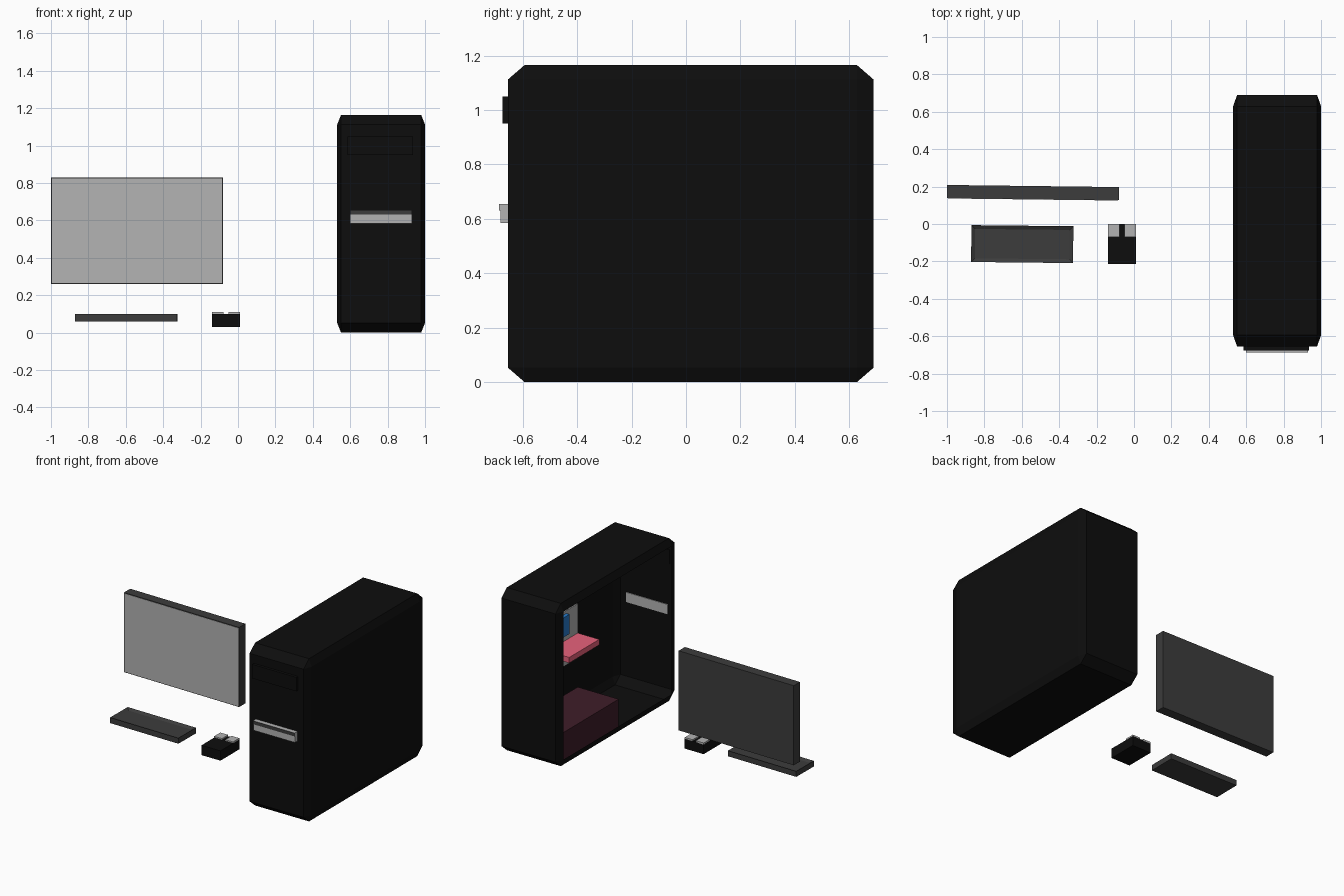
import bpy, bmesh, math
from mathutils import Vector

if "Cube" in bpy.data.objects:
    bpy.data.objects.remove(bpy.data.objects["Cube"])


def material(name, rgb):
    m = bpy.data.materials.new(name)
    m.diffuse_color = (*rgb, 1)
    m.use_nodes = True
    m.node_tree.nodes["Principled BSDF"].inputs["Base Color"].default_value = m.diffuse_color
    return m


BLACK = material("black", (0.004, 0.004, 0.004))
DARK = material("dark_grey", (0.045, 0.045, 0.045))
LIGHT = material("light_grey", (0.45, 0.45, 0.45))
BLUE = material("blue", (0.02, 0.2, 0.6))
PINK = material("pink", (0.8, 0.12, 0.2))
PLUM = material("plum", (0.05, 0.012, 0.022))


def box(name, lo, hi, mat, turn=0.0, edit=None):
    """Box between two corners; edit() works on the unit cube before scaling."""
    lo, hi = Vector(lo), Vector(hi)
    size = hi - lo
    bm = bmesh.new()
    bmesh.ops.create_cube(bm, size=1)
    if edit:
        edit(bm, size)
    bmesh.ops.scale(bm, vec=size, verts=bm.verts)
    me = bpy.data.meshes.new(name)
    bm.to_mesh(me)
    bm.free()
    me.materials.append(mat)
    ob = bpy.data.objects.new(name, me)
    ob.location = (lo + hi) / 2
    ob.rotation_euler.z = math.radians(turn)
    bpy.context.collection.objects.link(ob)
    return ob


def open_shell(bm, size):
    # chamfer every edge, then take off the left panel
    bmesh.ops.bevel(bm, geom=bm.edges[:], offset=0.045, segments=1, affect='EDGES')
    side = [f for f in bm.faces if f.calc_center_median().x < -0.499]
    bmesh.ops.delete(bm, geom=side, context='FACES')


def sunken_top(bm, size):
    # rim around a recessed key area
    top = max(bm.faces, key=lambda f: f.calc_center_median().z)
    bmesh.ops.inset_region(bm, faces=[top], thickness=0.001)
    rim = Vector((0.5 - 0.02 / size.x, 0.5 - 0.02 / size.y))
    for v in top.verts:
        v.co.x = math.copysign(rim.x, v.co.x)
        v.co.y = math.copysign(rim.y, v.co.y)
        v.co.z -= 0.3


# Tower
box("tower_case", (0.53, -0.655, 0), (1.0, 0.69, 1.165), BLACK, edit=open_shell)
box("drive_bay_cover", (0.585, -0.675, 0.95), (0.935, -0.65, 1.05), BLACK)
box("front_handle_lower", (0.6, -0.683, 0.585), (0.93, -0.65, 0.63), LIGHT)
box("front_handle_upper", (0.6, -0.687, 0.63), (0.93, -0.65, 0.655), LIGHT)
box("front_handle_strip", (0.6, -0.688, 0.631), (0.93, -0.686, 0.655), DARK)

# Tower contents
box("mainboard", (0.92, -0.09, 0.40), (0.935, 0.33, 0.79), LIGHT)
box("processor", (0.895, 0.04, 0.63), (0.92, 0.19, 0.77), BLUE)
box("expansion_card", (0.75, -0.09, 0.54), (0.92, 0.25, 0.58), PINK)
box("power_supply", (0.575, -0.06, 0.01), (0.9, 0.63, 0.21), PLUM)

# Monitor, turned slightly
monitor = box("monitor_body", (-1.0, 0.133, 0.26), (-0.08, 0.203, 0.83), DARK, turn=-0.7)
screen = box("monitor_screen", (-0.995, 0.131, 0.265), (-0.085, 0.135, 0.825), LIGHT)
screen.location = monitor.location + monitor.rotation_euler.to_matrix() @ Vector((0, -0.035, 0))
screen.rotation_euler = monitor.rotation_euler

# Keyboard
box("keyboard", (-0.87, -0.206, 0.06), (-0.325, -0.009, 0.10), DARK, turn=-0.6, edit=sunken_top)

# Mouse
box("mouse_body", (-0.14, -0.213, 0.03), (0.01, 0, 0.10), BLACK)
for side, x in (("left", -0.14), ("right", -0.052)):
    box(f"mouse_button_{side}", (x, -0.07, 0.098), (x + 0.062, 0, 0.11), LIGHT)
